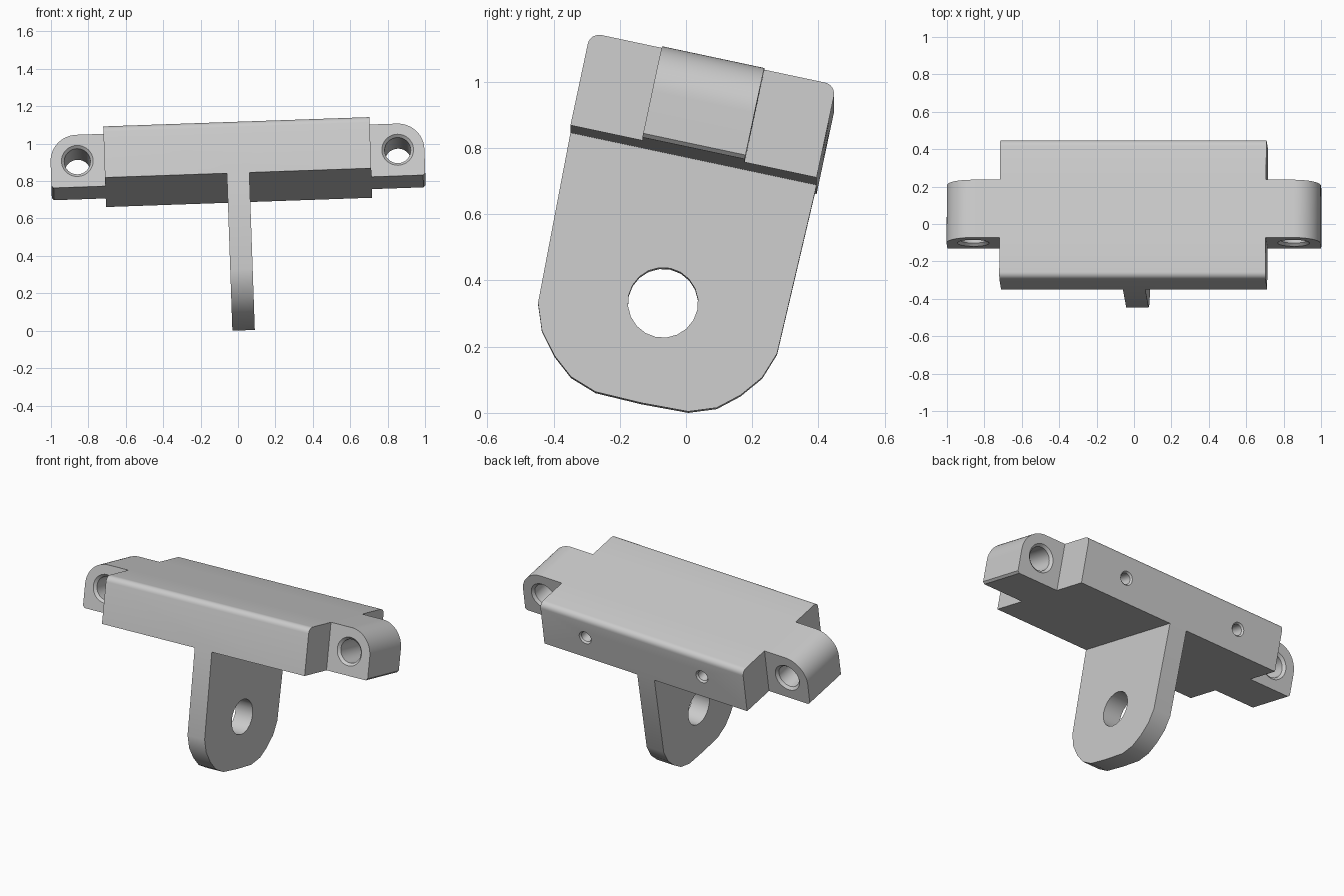
import bpy, bmesh
from math import sin, cos, pi, radians
from mathutils import Matrix

if "Cube" in bpy.data.objects:
    bpy.data.objects.remove(bpy.data.objects["Cube"])


def make_object(name, rings):
    """Skin a stack of equal-length rings into a closed solid."""
    bm = bmesh.new()
    loops = [[bm.verts.new(p) for p in ring] for ring in rings]
    n = len(loops[0])
    for a, b in zip(loops, loops[1:]):
        for i in range(n):
            j = (i + 1) % n
            bm.faces.new((a[i], a[j], b[j], b[i]))
    bm.faces.new(loops[0])
    bm.faces.new(loops[-1])
    bmesh.ops.recalc_face_normals(bm, faces=bm.faces)
    mesh = bpy.data.meshes.new(name)
    bm.to_mesh(mesh)
    bm.free()
    ob = bpy.data.objects.new(name, mesh)
    bpy.context.collection.objects.link(ob)
    return ob


def place(axis, p, q, t):
    return (t, p, q) if axis == 'x' else (p, t, q)


def prism(name, pts, axis, lo, hi):
    return make_object(name, [[place(axis, p, q, t) for p, q in pts] for t in (lo, hi)])


def drill(name, axis, p, q, steps, sides=32):
    """Turned cutter: steps are (radius, position along axis)."""
    return make_object(name, [[place(axis, p + r * cos(2 * pi * i / sides),
                                     q + r * sin(2 * pi * i / sides), t)
                               for i in range(sides)] for r, t in steps])


def arc(cx, cy, r, a0, a1, n):
    return [(cx + r * cos(radians(a0 + (a1 - a0) * i / n)),
             cy + r * sin(radians(a0 + (a1 - a0) * i / n))) for i in range(n + 1)]


def combine(ob, other, operation):
    mod = ob.modifiers.new(operation.lower(), 'BOOLEAN')
    mod.object, mod.operation, mod.solver = other, operation, 'EXACT'
    bpy.context.view_layer.objects.active = ob
    bpy.ops.object.modifier_apply(modifier=mod.name)
    bpy.data.objects.remove(other)


# Main dimensions in the untilted frame
W, HALF, LOW, TOP = 0.38, 0.712, 0.754, 1.04
MID, R = (LOW + TOP) / 2, (TOP - LOW) / 2
EAR = 0.158

# Crossbar with rounded upper edges
bar = [(-W, LOW), (W, LOW)] + arc(W - .035, TOP - .035, .035, 0, 90, 6) \
    + arc(-W + .035, TOP - .035, .035, 90, 180, 6)
bracket = prism("tilted_bracket", bar, 'x', -HALF, HALF)

# Hanging lug with a coarse rounded foot
foot = [(.38, .80), (.38, LOW), (.369, .231), (.34, .151), (.287, .085), (.225, .033), (.143, .004)]
lug = foot + [(0, 0)] + [(-p, q) for p, q in reversed(foot)]
combine(bracket, prism("lug", lug, 'x', -.06, .06), 'UNION')

# End ears, each rounded on its outer upper corner
for s in (-1, 1):
    ear = [(HALF - .05, LOW), (.988, LOW), (1.0, LOW + .012)] \
        + arc(1 - R, MID, R, 0, 90, 12) + [(HALF - .05, TOP)]
    combine(bracket, prism("ear", [(s * p, q) for p, q in ear], 'y', -EAR, EAR), 'UNION')

# Pivot hole through the lug
combine(bracket, drill("pivot_cutter", 'x', 0, .31, [(.106, -.1), (.106, .1)], 20), 'DIFFERENCE')

# Countersunk ear holes, and blind holes in the back of the crossbar
for s in (-1, 1):
    combine(bracket, drill("ear_cutter", 'y', s * (1 - R), MID,
                           [(.085, -.2), (.085, -EAR), (.07, -EAR + .015),
                            (.07, EAR - .015), (.085, EAR), (.085, .2)]), 'DIFFERENCE')
    combine(bracket, drill("back_cutter", 'y', s * .41, MID,
                           [(.033, W - .2), (.033, W - .01), (.042, W), (.042, W + .05)], 24), 'DIFFERENCE')

# Tilt the finished part and stand it on the ground
tilt = Matrix.Rotation(radians(-2), 4, 'Y') @ Matrix.Rotation(radians(-12), 4, 'X')
bracket.data.transform(tilt @ Matrix.Translation((.03, -.137, 0)))
low = min(v.co.z for v in bracket.data.vertices)
bracket.data.transform(Matrix.Translation((0, 0, -low)))
bracket.select_set(True)
bpy.context.view_layer.objects.active = bracket
bpy.ops.object.shade_smooth_by_angle(angle=radians(25))
